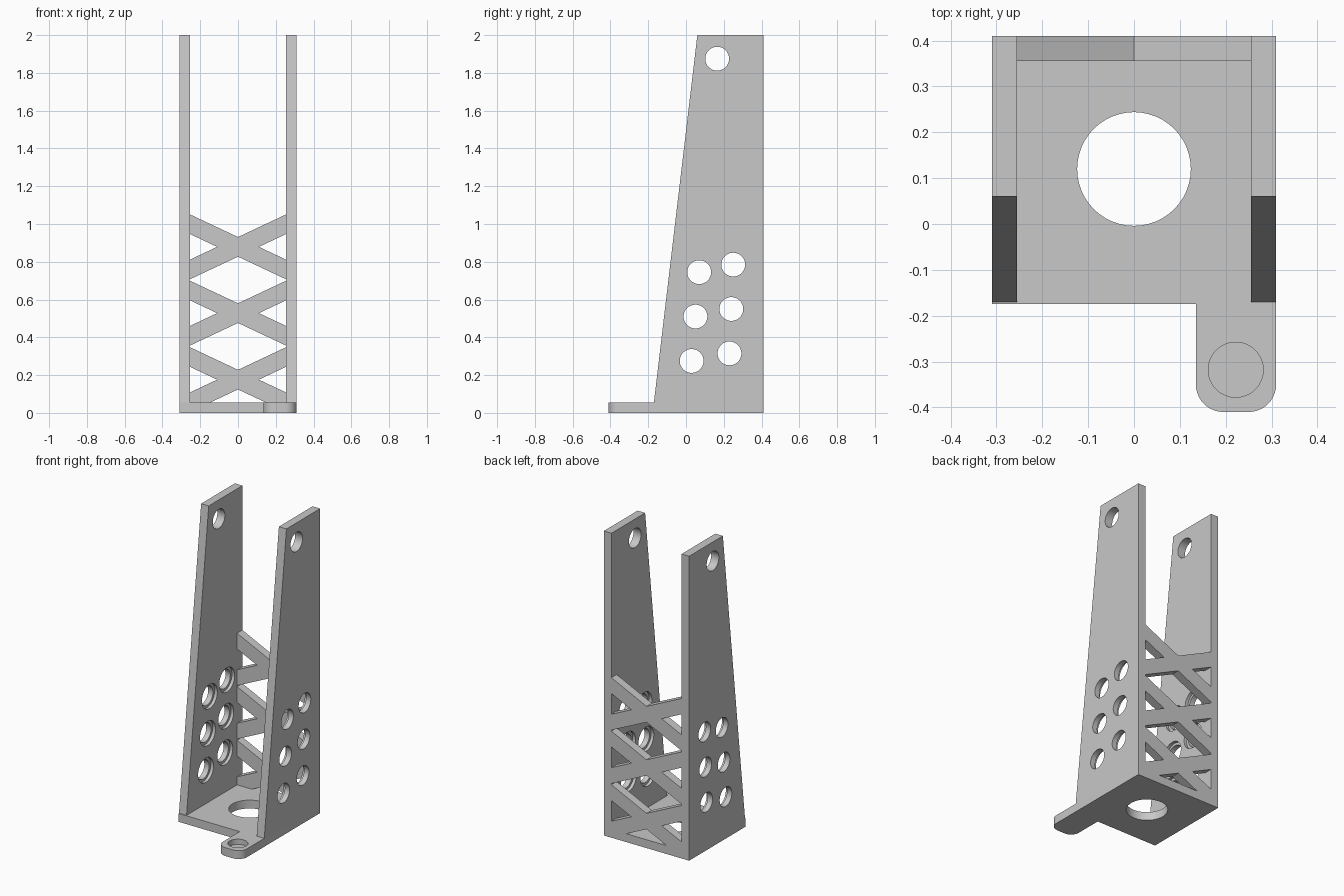
import bpy, bmesh, math
from mathutils import Vector

if "Cube" in bpy.data.objects:
    bpy.data.objects.remove(bpy.data.objects["Cube"])

grey = bpy.data.materials.new("light grey")
grey.diffuse_color = (0.58, 0.58, 0.58, 1)
grey.use_nodes = True
grey.node_tree.nodes["Principled BSDF"].inputs["Base Color"].default_value = grey.diffuse_color

X_OUT, X_IN = 0.31, 0.255       # outer and inner faces of the side plates
Y_BACK, THICK = 0.41, 0.055     # back plane and plate thickness


def prism(name, outline, start, end, axis):
    """Extrude a 2D outline along an axis: x uses (y, z), y uses (x, z), z uses (x, y)."""
    place = {"x": lambda a, b, d: (d, a, b),
             "y": lambda a, b, d: (a, d, b),
             "z": lambda a, b, d: (a, b, d)}[axis]
    bm = bmesh.new()
    face = bm.faces.new([bm.verts.new(place(a, b, start)) for a, b in outline])
    out = bmesh.ops.extrude_face_region(bm, geom=[face])
    moved = [v for v in out["geom"] if isinstance(v, bmesh.types.BMVert)]
    bmesh.ops.translate(bm, verts=moved, vec=Vector(place(0, 0, end - start)))
    bmesh.ops.recalc_face_normals(bm, faces=bm.faces)
    mesh = bpy.data.meshes.new(name)
    bm.to_mesh(mesh)
    bm.free()
    mesh.materials.append(grey)
    obj = bpy.data.objects.new(name, mesh)
    bpy.context.collection.objects.link(obj)
    return obj


def arc(cx, cy, r, a0, a1, n):
    angles = [math.radians(a0 + (a1 - a0) * i / n) for i in range(n + 1)]
    return [(cx + r * math.cos(t), cy + r * math.sin(t)) for t in angles]


def circle(cx, cy, r):
    return arc(cx, cy, r, 0, 360, 48)[:-1]


def combine(obj, other, operation):
    """Apply a boolean and remove the helper."""
    mod = obj.modifiers.new("boolean", "BOOLEAN")
    mod.operation, mod.solver, mod.object = operation, "EXACT", other
    bpy.context.view_layer.objects.active = obj
    bpy.ops.object.modifier_apply(modifier=mod.name)
    bpy.data.objects.remove(other)


def smooth(obj):
    bpy.ops.object.select_all(action="DESELECT")
    obj.select_set(True)
    bpy.context.view_layer.objects.active = obj
    bpy.ops.object.shade_smooth_by_angle(angle=math.radians(30))


# Base plate with a rounded tab at the front right
r = 0.06
outline = [(-X_OUT, Y_BACK), (-X_OUT, -0.175), (0.135, -0.175)]
outline += arc(0.135 + r, -0.41 + r, r, 180, 270, 10)
outline += arc(X_OUT - r, -0.41 + r, r, 270, 360, 10)
outline += [(X_OUT, Y_BACK)]
base = prism("base_plate", outline, 0, THICK, "z")
combine(base, prism("cutter", circle(0, 0.12, 0.124), -0.1, 0.2, "z"), "DIFFERENCE")
# Blind recess in the tab
combine(base, prism("cutter", circle(0.222, -0.318, 0.06), 0.02, 0.2, "z"), "DIFFERENCE")
smooth(base)

# Tapered side plates with holes, counterbored on the inner face
lower_holes = [(0.07, 0.745), (0.25, 0.785), (0.05, 0.51),
               (0.24, 0.55), (0.03, 0.275), (0.23, 0.315)]
profile = [(-0.17, THICK), (Y_BACK, THICK), (Y_BACK, 2), (0.06, 2)]
for side, label in ((-1, "left"), (1, "right")):
    plate = prism(label + "_side_plate", profile, side * X_IN, side * X_OUT, "x")
    for y, z in lower_holes + [(0.165, 1.875)]:
        hole = prism("cutter", circle(y, z, 0.063), side * 0.2, side * 0.4, "x")
        combine(plate, hole, "DIFFERENCE")
    for y, z in lower_holes:
        bore = prism("cutter", circle(y, z, 0.08), side * 0.2, side * (X_IN + 0.02), "x")
        combine(plate, bore, "DIFFERENCE")
    smooth(plate)

# Back lattice: three crossed pairs of sloping beams
DROP, DEPTH = 0.12, 0.104       # half rise of a beam and its vertical width
lattice = None
for top in (0.228, 0.58, 0.931):
    low = top - DROP - DEPTH
    for side in (-1, 1):
        beam = [(-X_IN, top + DROP), (X_IN, top - DROP)]
        if low < THICK:         # the lowest beams end flat on the base
            beam += [(X_IN, THICK), ((top - DEPTH - THICK) * X_IN / DROP, THICK)]
        else:
            beam += [(X_IN, low)]
        beam += [(-X_IN, top + DROP - DEPTH)]
        bar = prism("back_lattice", [(side * x, z) for x, z in beam],
                    Y_BACK - THICK, Y_BACK, "y")
        if lattice is None:
            lattice = bar
        else:
            combine(lattice, bar, "UNION")
